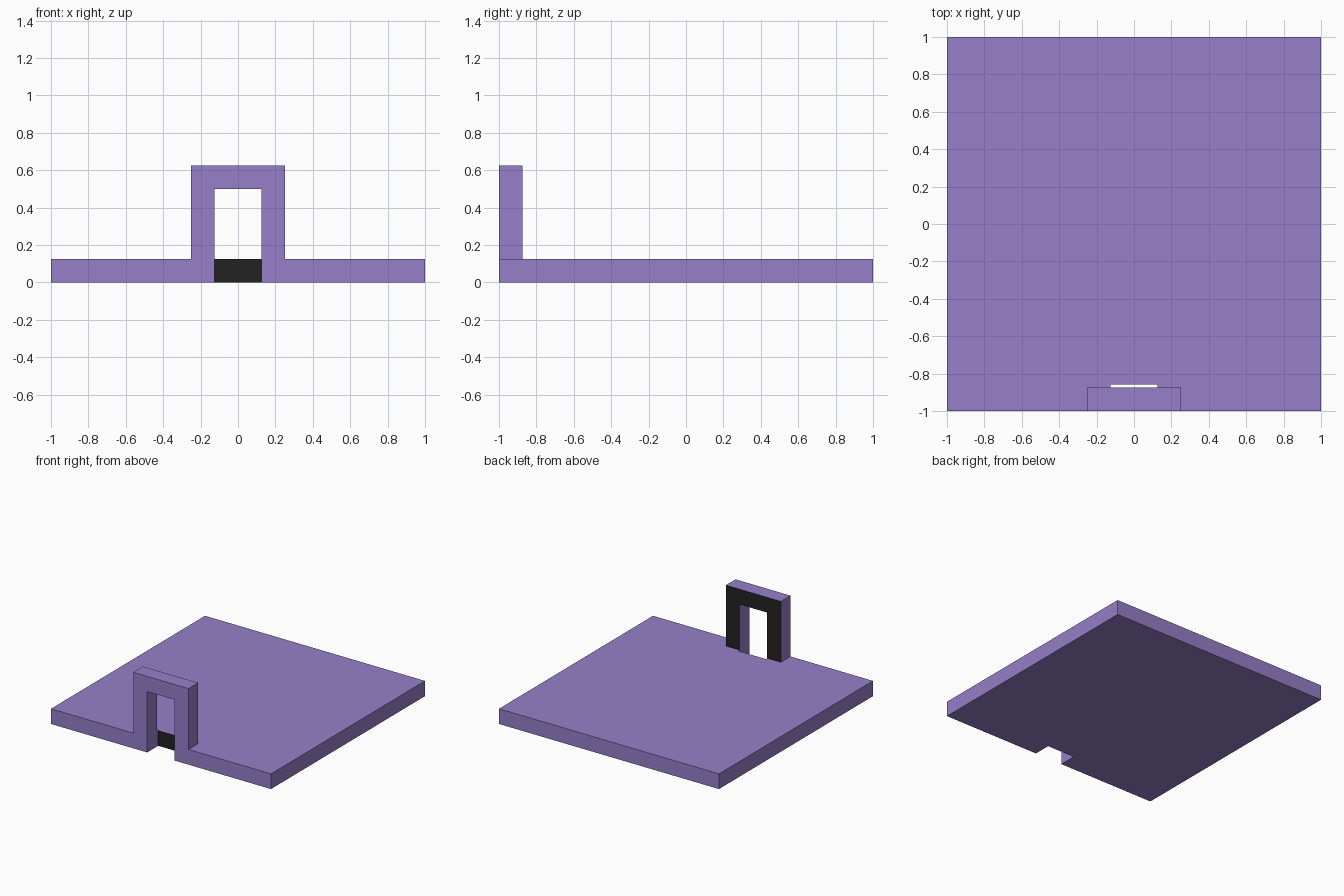
import bpy, bmesh
from mathutils import Vector

if "Cube" in bpy.data.objects:
    bpy.data.objects.remove(bpy.data.objects["Cube"])


def material(name, rgb):
    m = bpy.data.materials.new(name)
    m.diffuse_color = (*rgb, 1)
    m.use_nodes = True
    m.node_tree.nodes["Principled BSDF"].inputs["Base Color"].default_value = m.diffuse_color
    return m


purple = material("purple", (0.305, 0.212, 0.578))
black = material("black", (0.016, 0.016, 0.016))


def extrude_outline(name, points, depth, is_black):
    """Extrude a closed outline; faces passing the rule become black."""
    bm = bmesh.new()
    face = bm.faces.new([bm.verts.new(p) for p in points])
    ext = bmesh.ops.extrude_face_region(bm, geom=[face])
    verts = [g for g in ext["geom"] if isinstance(g, bmesh.types.BMVert)]
    bmesh.ops.translate(bm, verts=verts, vec=Vector(depth))
    bmesh.ops.recalc_face_normals(bm, faces=bm.faces[:])
    for f in bm.faces:
        f.normal_update()
        f.material_index = int(is_black(f))
    mesh = bpy.data.meshes.new(name)
    bm.to_mesh(mesh)
    bm.free()
    mesh.materials.append(purple)
    mesh.materials.append(black)
    ob = bpy.data.objects.new(name, mesh)
    bpy.context.collection.objects.link(ob)
    return ob


def mirrored(half):
    """Complete a right-hand half outline across x = 0."""
    return half + [(-x, y, z) for x, y, z in reversed(half)]


T = 0.125       # slab and frame thickness
NOTCH = -0.857  # back wall of the doorway notch

# floor slab with a doorway notch, black notch back wall
extrude_outline(
    "floor_slab",
    mirrored([(T, NOTCH, 0), (T, -1, 0), (1, -1, 0), (1, 1, 0)]),
    (0, 0, T),
    lambda f: f.normal.y < -0.9 and f.calc_center_median().y > -0.95)

# doorway frame standing on the front edge, black rear face
extrude_outline(
    "door_frame",
    mirrored([(T, -1, 0.5), (T, -1, T), (0.25, -1, T), (0.25, -1, 0.625)]),
    (0, T, 0),
    lambda f: f.normal.y > 0.9)
